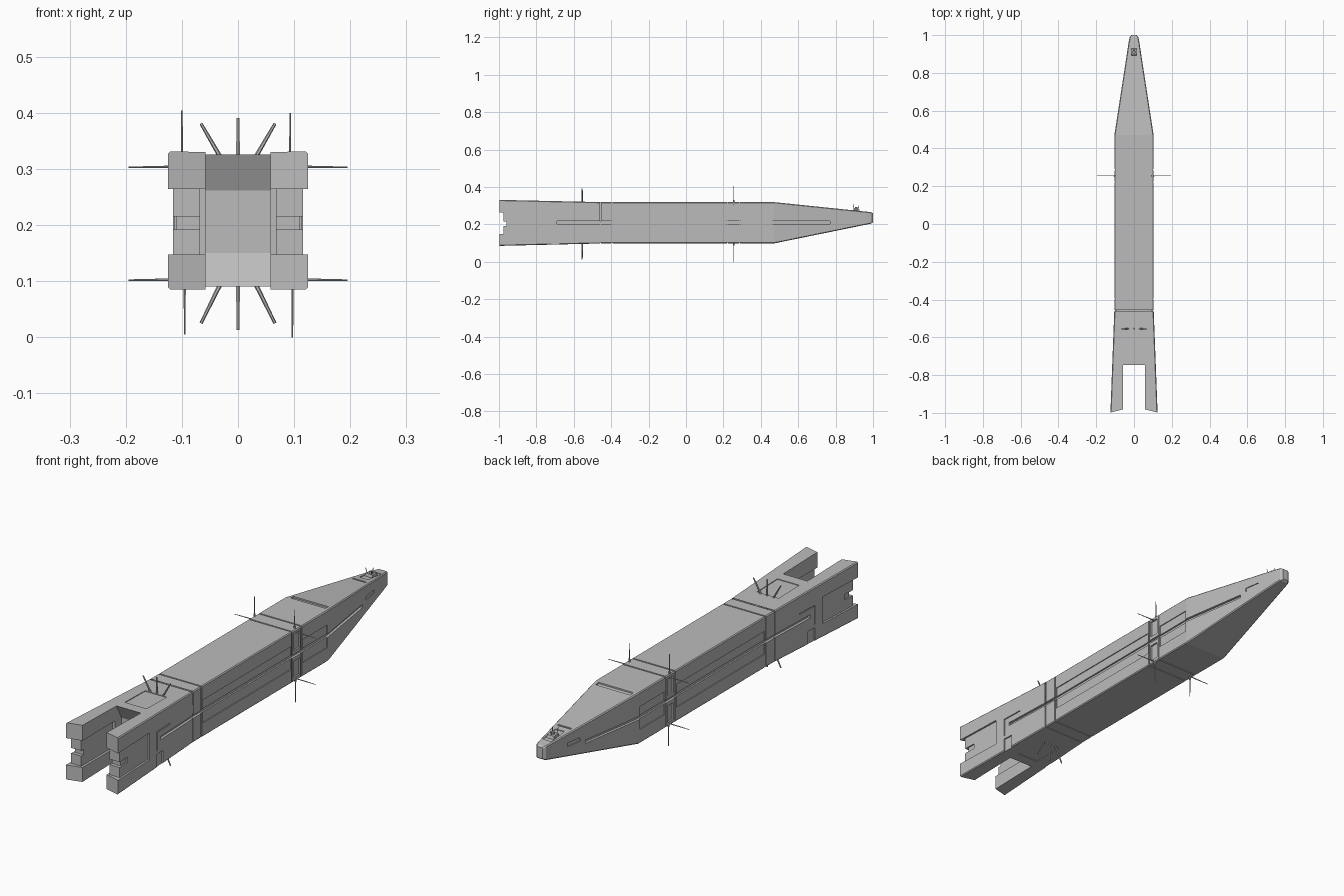
import bpy, bmesh, math
from mathutils import Vector

if "Cube" in bpy.data.objects:
    bpy.data.objects.remove(bpy.data.objects["Cube"])

grey = bpy.data.materials.new("hull_grey")
grey.diffuse_color = (0.5, 0.5, 0.5, 1)
grey.use_nodes = True
grey.node_tree.nodes["Principled BSDF"].inputs["Base Color"].default_value = grey.diffuse_color

# Hull stations: y, half width, bottom z, top z
ST = [(-1.0, .125, .085, .331), (-.45, .104, .098, .319), (.47, .104, .098, .319),
      (.965, .028, .199, .268), (.99, .023, .204, .265), (1.0, .014, .211, .259)]


def at(y, k):
    """Interpolate a hull dimension (1 width, 2 bottom, 3 top) at y."""
    y = max(-1, min(1, y))
    for a, b in zip(ST, ST[1:]):
        if y <= b[0]:
            t = (y - a[0]) / (b[0] - a[0])
            return a[k] + t * (b[k] - a[k])


def make(name, bm):
    bmesh.ops.recalc_face_normals(bm, faces=bm.faces)
    me = bpy.data.meshes.new(name)
    bm.to_mesh(me)
    bm.free()
    me.materials.append(grey)
    ob = bpy.data.objects.new(name, me)
    bpy.context.collection.objects.link(ob)
    return ob


def loft(name, rings):
    bm = bmesh.new()
    vs = [[bm.verts.new(p) for p in r] for r in rings]
    n = len(vs[0])
    for a, b in zip(vs, vs[1:]):
        for i in range(n):
            bm.faces.new((a[i], a[(i + 1) % n], b[(i + 1) % n], b[i]))
    bm.faces.new(vs[0])
    bm.faces.new(vs[-1])
    return make(name, bm)


def prism_x(name, yz, x0, x1):
    return loft(name, [[(x, y, z) for y, z in yz] for x in (x0, x1)])


def prism_z(name, xy, z0, z1):
    return loft(name, [[(x, y, z) for x, y in xy] for z in (z0, z1)])


def rods(name, segs, r0, r1, n=6):
    """Several tapered rods joined in one object."""
    bm = bmesh.new()
    for a, b in segs:
        a, b = Vector(a), Vector(b)
        d = b - a
        m = d.to_track_quat('Z', 'Y').to_matrix().to_4x4()
        m.translation = (a + b) / 2
        bmesh.ops.create_cone(bm, cap_ends=True, segments=n, radius1=r0, radius2=r1,
                              depth=d.length, matrix=m)
    return make(name, bm)


# Main hull with slightly chamfered corners
rings = []
for y, w, b, t in ST:
    c = .004
    half = [(w - c, b), (w, b + c), (w, t - c), (w - c, t)]
    rings.append([(x, y, z) for x, z in half] + [(-x, y, z) for x, z in reversed(half)])
hull = loft("hull", rings)


def cut(c):
    m = hull.modifiers.new("cut", 'BOOLEAN')
    m.operation, m.solver, m.object = 'DIFFERENCE', 'EXACT', c
    bpy.context.view_layer.objects.active = hull
    bpy.ops.object.modifier_apply(modifier=m.name)
    bpy.data.objects.remove(c)


def side_cut(y0, y1, z0, z1, d):
    """Recess both flanks, following the plan outline."""
    ys = [y0] + [s[0] for s in ST if y0 < s[0] < y1] + [y1]
    for s in (-1, 1):
        pts = [(s * (at(y, 1) - d), y) for y in ys] + [(s * .3, y1), (s * .3, y0)]
        cut(prism_z("cutter", pts, z0, z1))


def deck_cut(y0, y1, x0, x1, d, top=True, bottom=False):
    """Recess the deck and/or the belly, following the slope."""
    if top:
        cut(prism_x("cutter", [(y0, at(y0, 3) - d), (y1, at(y1, 3) - d), (y1, .6), (y0, .6)], x0, x1))
    if bottom:
        cut(prism_x("cutter", [(y0, at(y0, 2) + d), (y1, at(y1, 2) + d), (y1, -.2), (y0, -.2)], x0, x1))


# Stern slot with hollowed back wall
cut(prism_x("cutter", [(-1.2, -.1), (-.75, -.1), (-.75, .084), (-.715, .15), (-.715, .262),
                       (-.75, .33), (-.75, .6), (-1.2, .6)], -.058, .058))
# Prongs: inner recess, angled ends, stepped middle bars, outer recess
cut(prism_z("cutter", [(-.068, -1.2), (.068, -1.2), (.068, -.76), (-.068, -.76)], .148, .264))
for s in (-1, 1):
    cut(prism_z("cutter", [(s * .14, -1.002), (s * .04, -.977), (s * .04, -1.1), (s * .14, -1.1)], -.1, .6))
cut(prism_x("cutter", [(-1.2, .148), (-.975, .148), (-.975, .264), (-1.2, .264)], -.2, .2))
cut(prism_x("cutter", [(-1.2, .192), (-.96, .192), (-.96, .215), (-1.2, .215)], -.2, .2))
side_cut(-1.2, -.77, .148, .264, .008)
side_cut(-1.2, -.92, .192, .215, .014)

# Flank panels and the long centre channel
side_cut(-.39, .215, .158, .257, .004)
side_cut(.293, .462, .158, .257, .004)
side_cut(-.69, .77, .203, .217, .011)
# Stern flank panel lines and lower notch
side_cut(-.72, -.62, .243, .247, .004)
side_cut(-.72, -.715, .165, .247, .004)
side_cut(-.72, -.675, .05, .15, .006)
# Bow flank panel
side_cut(.80, .87, .222, .238, .004)

# Grooves wrapping the hull at the two frame bands
for y in (-.458, -.397, .222, .287):
    side_cut(y - .003, y + .003, -.1, .6, .004)
    deck_cut(y - .003, y + .003, -.2, .2, .003, True, True)
# Sunken boxes in the forward band
for z in (.115, .232):
    side_cut(.233, .276, z, z + .072, .007)

# Deck slots, stern hatch and bow hatch
deck_cut(.478, .50, -.083, .083, .006)
deck_cut(.826, .834, -.032, .032, .004)
deck_cut(.86, .95, -.021, .021, .003)
deck_cut(-.70, -.56, -.052, .052, .003, True, True)

# Forward band antennas
up = [((-.1, .255, .30), (-.1, .255, .404)), ((.093, .255, .30), (.093, .255, .40)),
      ((-.095, .255, .11), (-.095, .255, .005)), ((.097, .255, .11), (.097, .255, 0))]
rods("vertical_antennas", up, .0025, .0015)
rods("vertical_antenna_bases",
     [((x, .255, z), (x, .255, z + .016)) for x, z in
      ((-.1, .314), (.093, .314), (-.095, .088), (.097, .088))], .004, .004)
rods("side_antennas", [((s * .09, .255, z), (s * .195, .255, z - .001))
                       for s in (-1, 1) for z in (.304, .103)], .0028, .0013)

# Stern antenna fans above and below
fan = []
for z0, z1, z2 in ((.317, .391, .381), (.10, .013, .025)):
    fan.append(((0, -.555, z0), (0, -.555, z1)))
    fan += [((s * .029, -.555, z0), (s * .066, -.555, z2)) for s in (-1, 1)]
rods("stern_antenna_fans", fan, .0042, .0028)

# Bow sensor cluster
zt = at(.91, 3)
prism_x("sensor_base", [(.892, zt - .006), (.93, zt - .006), (.926, zt + .008), (.896, zt + .01)], -.017, .017)
rods("sensor_dome", [((0, .91, zt), (0, .91, zt + .018))], .011, .007, 10)
rods("sensor_spikes", [((-.010, .90, zt), (-.014, .893, zt + .036)), ((.010, .90, zt), (.014, .893, zt + .03)),
                       ((0, .918, zt), (0, .925, zt + .028))], .002, .0012)
